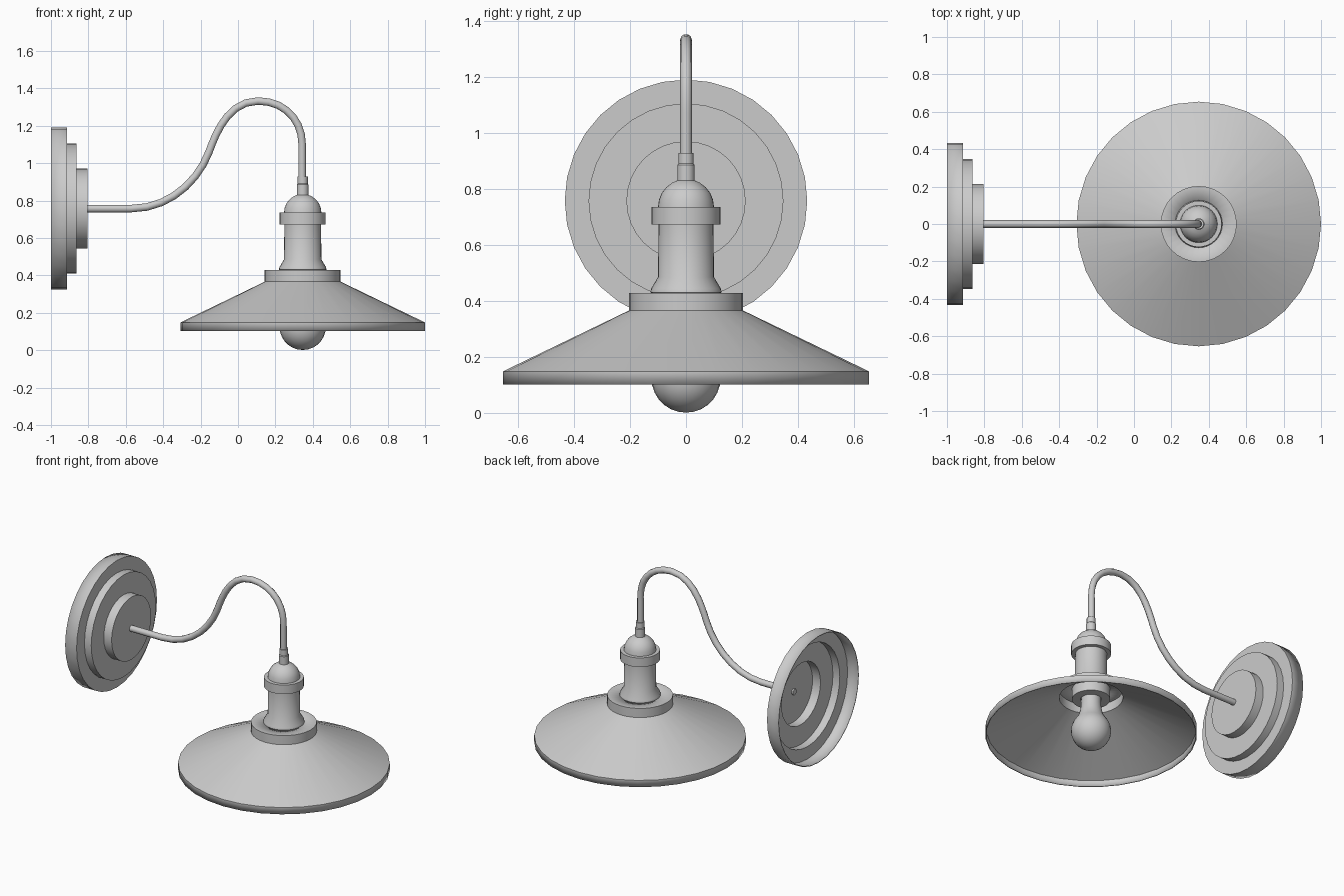
import bpy, bmesh, math

if "Cube" in bpy.data.objects:
    bpy.data.objects.remove(bpy.data.objects["Cube"])

CX, PZ = 0.346, 0.757     # lamp axis x, wall plate centre height


def finish(ob, angle=35):
    bpy.ops.object.select_all(action='DESELECT')
    ob.select_set(True)
    bpy.context.view_layer.objects.active = ob
    bpy.ops.object.shade_smooth_by_angle(angle=math.radians(angle))


def lathe(name, profile, segs=32, loc=(CX, 0, 0), rot=(0, 0, 0), wall=0):
    """Revolve (radius, z) points, listed upwards, around local z."""
    bm = bmesh.new()
    rings = [[bm.verts.new((r * math.cos(2 * math.pi * j / segs),
                            r * math.sin(2 * math.pi * j / segs), z))
              for j in range(segs)] for r, z in profile]
    for a, b in zip(rings, rings[1:]):
        for j in range(segs):
            k = (j + 1) % segs
            bm.faces.new((a[j], a[k], b[k], b[j]))
    bmesh.ops.remove_doubles(bm, verts=bm.verts, dist=1e-5)
    me = bpy.data.meshes.new(name)
    bm.to_mesh(me)
    bm.free()
    ob = bpy.data.objects.new(name, me)
    bpy.context.collection.objects.link(ob)
    ob.location, ob.rotation_euler = loc, rot
    finish(ob)
    if wall:
        mod = ob.modifiers.new("wall", 'SOLIDIFY')
        mod.thickness, mod.offset = wall, -1
    return ob


# stepped wall plate, hollow at the back
lathe("wall_plate", [(0.433, 0), (0.433, 0.086), (0.348, 0.086), (0.348, 0.137),
                     (0.213, 0.137), (0.213, 0.196), (0, 0.196)],
      loc=(-1, 0, PZ), rot=(0, math.pi / 2, 0), wall=0.006)

# shade with collar and rim band, open below
lathe("shade", [(0.654, 0.102), (0.654, 0.148), (0.203, 0.366),
                (0.203, 0.428), (0.11, 0.428)], wall=0.007)

# socket holder: inner lip, flared foot, neck, ring, dome
dome = [(0.1 * math.cos(t), 0.735 + 0.1 * math.sin(t))
        for t in (math.radians(a) for a in (0, 15, 30, 45, 60, 73))]
lathe("socket_holder", [(0.065, 0.42), (0.065, 0.35), (0.118, 0.35), (0.118, 0.425),
                        (0.127, 0.43), (0.125, 0.443), (0.1, 0.485),
                        (0.098, 0.673), (0.123, 0.673), (0.123, 0.735)] + dome)

# arm collar
lathe("arm_collar", [(0, 0.82), (0.031, 0.82), (0.031, 0.885), (0.027, 0.89),
                     (0.027, 0.928), (0, 0.928)], segs=16)

# bulb: round globe tapering into a neck
globe = [(0.124 * math.sin(t), 0.125 - 0.124 * math.cos(t))
         for t in (math.radians(a) for a in range(0, 131, 13))]
lathe("bulb", globe + [(0.077, 0.235), (0.067, 0.27), (0.062, 0.31),
                       (0.06, 0.40), (0, 0.40)], segs=24)

# gooseneck arm: (x, z) with left and right handles
path = [((-0.82, PZ), (-0.9, PZ), (-0.75, PZ)),
        ((-0.57, PZ), (-0.65, PZ), (-0.37, PZ)),
        ((-0.155, 1.06), (-0.215, 0.90), (-0.125, 1.14)),
        ((0.107, 1.332), (-0.06, 1.332), (0.25, 1.332)),
        ((CX - 0.003, 1.10), (CX - 0.003, 1.23), (CX - 0.003, 1.04)),
        ((CX - 0.003, 0.90), (CX - 0.003, 0.96), (CX - 0.003, 0.85))]
cu = bpy.data.curves.new("arm", 'CURVE')
cu.dimensions = '3D'
cu.resolution_u, cu.bevel_depth, cu.bevel_resolution = 7, 0.021, 3
cu.use_fill_caps = True
sp = cu.splines.new('BEZIER')
sp.bezier_points.add(len(path) - 1)
for bp, (co, hl, hr) in zip(sp.bezier_points, path):
    bp.handle_left_type = bp.handle_right_type = 'FREE'
    bp.co = (co[0], 0, co[1])
    bp.handle_left = (hl[0], 0, hl[1])
    bp.handle_right = (hr[0], 0, hr[1])
arm = bpy.data.objects.new("arm", cu)
bpy.context.collection.objects.link(arm)
bpy.ops.object.select_all(action='DESELECT')
arm.select_set(True)
bpy.context.view_layer.objects.active = arm
bpy.ops.object.convert(target='MESH')
finish(bpy.context.view_layer.objects.active, 50)
